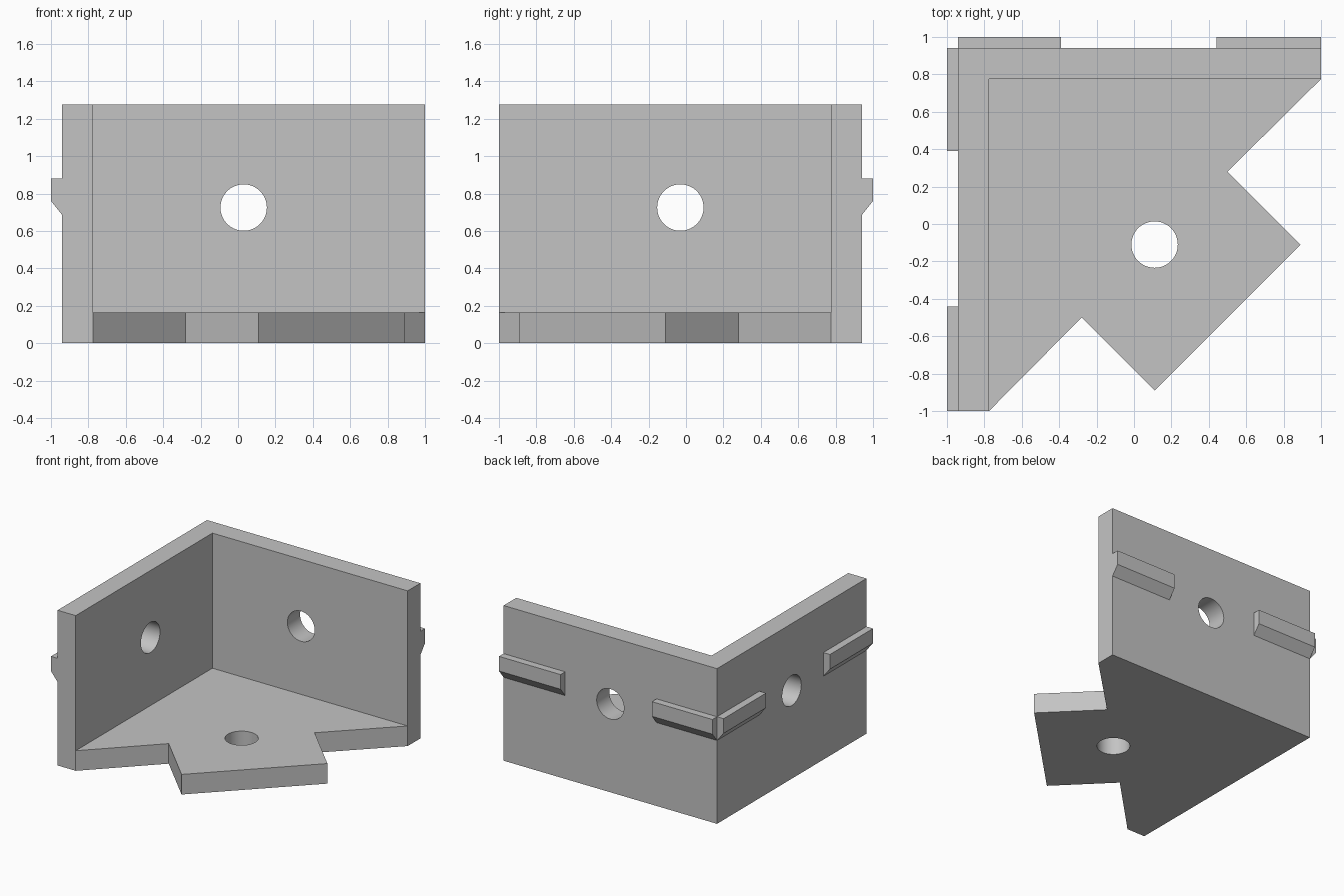
import bpy
import bmesh
from math import radians
from mathutils import Matrix, Vector

cube = bpy.data.objects.get("Cube")
if cube:
    bpy.data.objects.remove(cube, do_unlink=True)

grey = bpy.data.materials.new("plain_grey")
grey.use_nodes = True
grey.diffuse_color = (0.55, 0.55, 0.55, 1)
grey.node_tree.nodes["Principled BSDF"].inputs["Base Color"].default_value = grey.diffuse_color

OUT, INN, END = 0.94, 0.775, 1.0     # outer wall face, inner wall face, wall end
TOP, FLOOR = 1.275, 0.165            # wall height, floor thickness


def finish(name, bm):
    bmesh.ops.recalc_face_normals(bm, faces=bm.faces)
    mesh = bpy.data.meshes.new(name)
    bm.to_mesh(mesh)
    bm.free()
    mesh.materials.append(grey)
    obj = bpy.data.objects.new(name, mesh)
    bpy.context.collection.objects.link(obj)
    return obj


def prism(name, points, shift):
    """Extrude a flat outline of 3D points along a vector."""
    bm = bmesh.new()
    face = bm.faces.new([bm.verts.new(p) for p in points])
    new = bmesh.ops.extrude_face_region(bm, geom=[face])["geom"]
    bmesh.ops.translate(bm, vec=shift, verts=[v for v in new if isinstance(v, bmesh.types.BMVert)])
    return finish(name, bm)


def drill(name, centre, axis):
    """Round cutter along an axis."""
    bm = bmesh.new()
    turn = Vector((0, 0, 1)).rotation_difference(Vector(axis)).to_matrix().to_4x4()
    bmesh.ops.create_cone(bm, cap_ends=True, segments=64, radius1=0.124, radius2=0.124,
                          depth=0.5, matrix=Matrix.Translation(centre) @ turn)
    return finish(name, bm)


def combine(target, other, operation):
    mod = target.modifiers.new(operation.lower(), "BOOLEAN")
    mod.operation, mod.solver, mod.object = operation, "EXACT", other
    bpy.ops.object.select_all(action="DESELECT")
    target.select_set(True)
    bpy.context.view_layer.objects.active = target
    bpy.ops.object.modifier_apply(modifier=mod.name)
    bpy.data.objects.remove(other, do_unlink=True)


def flip(p):
    """Mirror across the diagonal through the wall corner."""
    return (-p[1], -p[0], p[2])


# L-shaped walls joined to the notched floor plate
walls = [(-OUT, -END), (-INN, -END), (-INN, INN), (END, INN), (END, OUT), (-OUT, OUT)]
plate = [(-OUT, -END), (-INN, -END), (-0.28, -0.5), (0.11, -0.89), (0.89, -0.11),
         (0.5, 0.28), (END, INN), (END, OUT), (-OUT, OUT)]
bracket = prism("corner_bracket", [(x, y, 0) for x, y in walls], (0, 0, TOP))
floor = prism("floor_plate", [(x, y, 0) for x, y in plate], (0, 0, FLOOR))
combine(bracket, floor, "UNION")

# Screw holes through the floor and both walls
wall_hole = (0.03, 0.86, 0.725)
for name, centre, axis in (("floor_drill", (0.11, -0.11, 0.08), (0, 0, 1)),
                           ("back_drill", wall_hole, (0, 1, 0)),
                           ("side_drill", flip(wall_hole), (1, 0, 0))):
    combine(bracket, drill(name, centre, axis), "DIFFERENCE")

bpy.ops.object.select_all(action="DESELECT")
bracket.select_set(True)
bpy.context.view_layer.objects.active = bracket
bpy.ops.object.shade_smooth_by_angle(angle=radians(30))

# Locating ribs with a sloped underside on the outer wall faces
rib = [(OUT, 0.88), (END, 0.88), (END, 0.76), (OUT, 0.685)]
for label, start, stop in (("corner", -OUT, -0.39), ("end", 0.44, END)):
    outline = [(start, y, z) for y, z in rib]
    length = stop - start
    prism("back_rib_" + label, outline, (length, 0, 0))
    prism("side_rib_" + label, [flip(p) for p in outline], (0, -length, 0))
